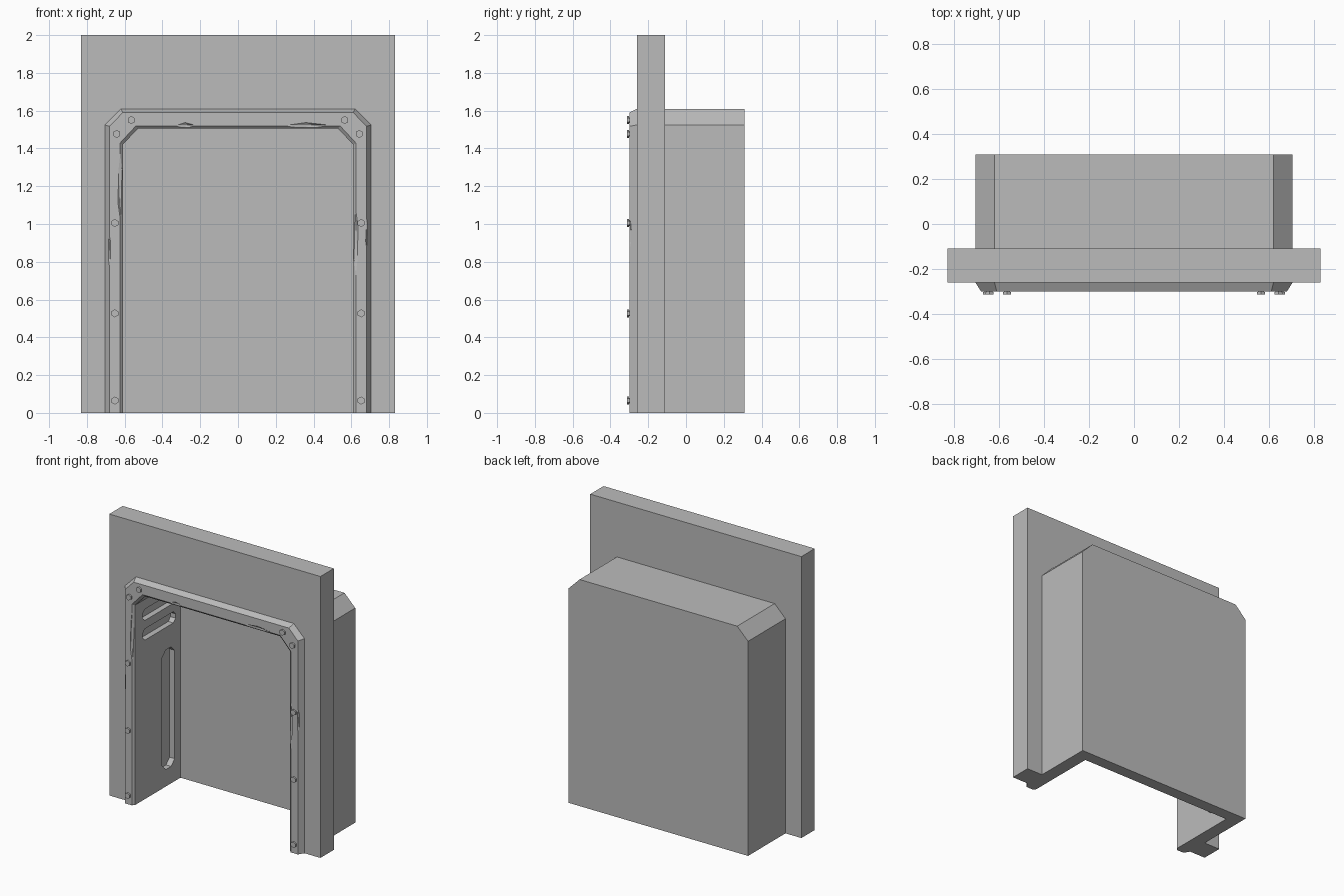
import bpy, bmesh, math
from mathutils import Matrix, Vector

cube = bpy.data.objects.get("Cube")
if cube:
    bpy.data.objects.remove(cube, do_unlink=True)

grey = bpy.data.materials.new("plain grey")
grey.use_nodes = True
grey.diffuse_color = (0.5, 0.5, 0.5, 1)
grey.node_tree.nodes["Principled BSDF"].inputs["Base Color"].default_value = (0.5, 0.5, 0.5, 1)


def finish(name, bm):
    bmesh.ops.recalc_face_normals(bm, faces=bm.faces)
    mesh = bpy.data.meshes.new(name)
    bm.to_mesh(mesh)
    bm.free()
    mesh.materials.append(grey)
    obj = bpy.data.objects.new(name, mesh)
    bpy.context.collection.objects.link(obj)
    return obj


def arch(half, shoulder, crown, top):
    """Points of a doorway outline with clipped top corners."""
    left = [(-half, 0), (-half, shoulder), (-crown, top)]
    return left + [(-x, z) for x, z in reversed(left)]


def clipped_rect(y0, y1, z0, z1, c):
    return [(y0 + c, z0), (y1 - c, z0), (y1, z0 + c), (y1, z1 - c),
            (y1 - c, z1), (y0 + c, z1), (y0, z1 - c), (y0, z0 + c)]


def cut(target, cutter):
    cutter.hide_render = True
    cutter.hide_viewport = True
    cutter.display_type = 'WIRE'
    mod = target.modifiers.new(cutter.name, 'BOOLEAN')
    mod.operation = 'DIFFERENCE'
    mod.solver = 'EXACT'
    mod.object = cutter


# Wall slab with a doorway
OUTER = arch(0.705, 1.525, 0.62, 1.61)
bm = bmesh.new()
outline = [(-0.83, 0), (-0.83, 2), (0.83, 2), (0.83, 0)] + OUTER[::-1]
face = bm.faces.new([bm.verts.new((x, -0.26, z)) for x, z in outline])
ext = bmesh.ops.extrude_face_region(bm, geom=[face])
bmesh.ops.translate(bm, vec=(0, 0.15, 0),
                    verts=[v for v in ext["geom"] if isinstance(v, bmesh.types.BMVert)])
finish("wall_slab", bm)

# Alcove shell: outer back, chamfered front rim, inner back
INNER = arch(0.61, 1.42, 0.53, 1.505)
sections = [(0.31, OUTER), (-0.26, OUTER),
            (-0.30, arch(0.68, 1.517, 0.61, 1.59)),
            (-0.30, arch(0.625, 1.428, 0.54, 1.52)),
            (-0.285, INNER), (0.225, INNER)]
bm = bmesh.new()
loops = [[bm.verts.new((x, y, z)) for x, z in pts] for y, pts in sections]
for a, b in zip(loops, loops[1:]):
    for i in range(len(a) - 1):
        bm.faces.new((a[i], a[i + 1], b[i + 1], b[i]))
bm.faces.new(loops[0])
bm.faces.new(loops[-1])
bm.faces.new([l[0] for l in loops] + [l[-1] for l in reversed(loops)])
alcove = finish("alcove_shell", bm)

# Recessed slots in both inner side walls
slots = [clipped_rect(0.02, 0.16, 0.12, 0.97, 0.04),
         clipped_rect(-0.2, 0.17, 1.13, 1.21, 0.025),
         clipped_rect(-0.2, 0.17, 1.27, 1.35, 0.025)]
bm = bmesh.new()
for side in (-1, 1):
    for pts in slots:
        near = [bm.verts.new((side * 0.59, y, z)) for y, z in pts]
        far = [bm.verts.new((side * 0.65, y, z)) for y, z in pts]
        bm.faces.new(near)
        bm.faces.new(far)
        for i in range(len(pts)):
            j = (i + 1) % len(pts)
            bm.faces.new((near[i], near[j], far[j], far[i]))
cut(alcove, finish("slot_cutter", bm))

# Worn chips along the rim edges
chips = [((-0.62, -0.3, 1.2), (0.017, 0.012, 0.2)),
         ((0.62, -0.3, 0.9), (0.017, 0.012, 0.2)),
         ((-0.685, -0.3, 0.86), (0.012, 0.012, 0.1)),
         ((0.685, -0.3, 0.95), (0.01, 0.012, 0.1)),
         ((-0.28, -0.3, 1.515), (0.05, 0.012, 0.022)),
         ((0.36, -0.3, 1.515), (0.12, 0.012, 0.022))]
bm = bmesh.new()
for pos, size in chips:
    bmesh.ops.create_icosphere(bm, subdivisions=1, radius=1,
                               matrix=Matrix.Translation(pos) @ Matrix.Diagonal((*size, 1)))
cut(alcove, finish("chip_cutter", bm))

# Hexagonal bolts around the rim
for side, label in ((-1, "right"), (1, "left")):
    spots = [(0.652, 0.065), (0.652, 0.527), (0.652, 1.005), (0.642, 1.477), (0.565, 1.55)]
    for n, (x, z) in enumerate(spots):
        bm = bmesh.new()
        for radius, y0, y1 in ((0.015, -0.295, -0.304), (0.021, -0.302, -0.313)):
            turn = Matrix.Translation((side * x, (y0 + y1) / 2, z)) @ Matrix.Rotation(math.pi / 2, 4, 'X')
            bmesh.ops.create_cone(bm, cap_ends=True, segments=6, radius1=radius,
                                  radius2=radius, depth=y0 - y1, matrix=turn)
        finish(f"{label}_rim_bolt_{n + 1}", bm)
